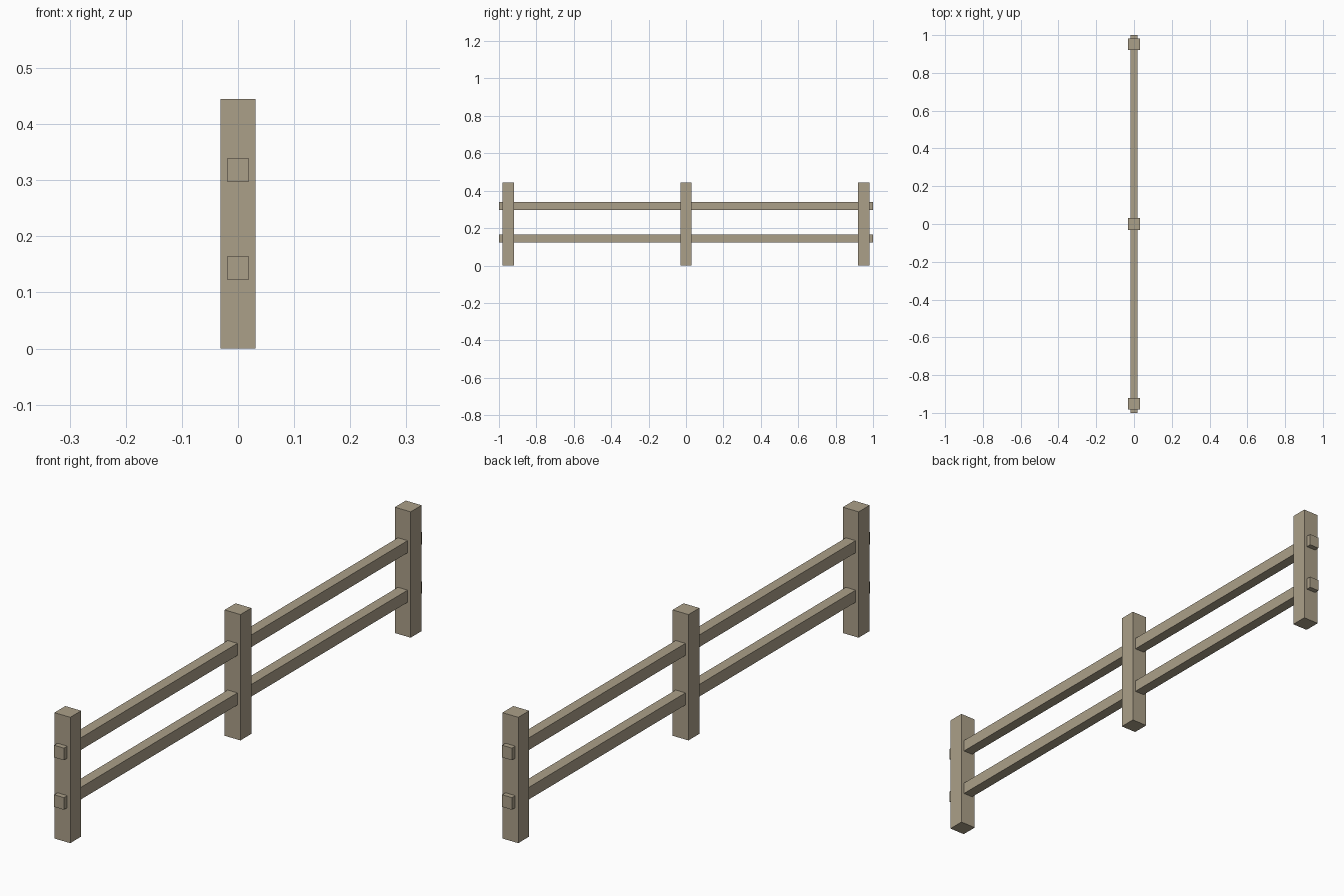
import bpy

if "Cube" in bpy.data.objects:
    bpy.data.objects.remove(bpy.data.objects["Cube"])

wood = bpy.data.materials.new("weathered_wood")
wood.diffuse_color = (0.41, 0.35, 0.25, 1)
wood.use_nodes = True
wood.node_tree.nodes["Principled BSDF"].inputs["Base Color"].default_value = wood.diffuse_color


def box(name, center, size):
    bpy.ops.mesh.primitive_cube_add(size=1, location=center)
    ob = bpy.context.object
    ob.name = name
    ob.scale = size
    bpy.ops.object.transform_apply(location=False, rotation=False, scale=True)
    ob.data.materials.append(wood)
    return ob


# Square upright posts
POST_H = 0.445
for name, y in (("front_post", -0.951), ("middle_post", 0), ("back_post", 0.951)):
    box(name, (0, y, POST_H / 2), (0.062, 0.061, POST_H))

# Long rails running through the posts, with short stubs past the ends
for name, z in (("lower_rail", 0.1435), ("upper_rail", 0.3185)):
    box(name, (0, 0, z), (0.038, 2, 0.043))
